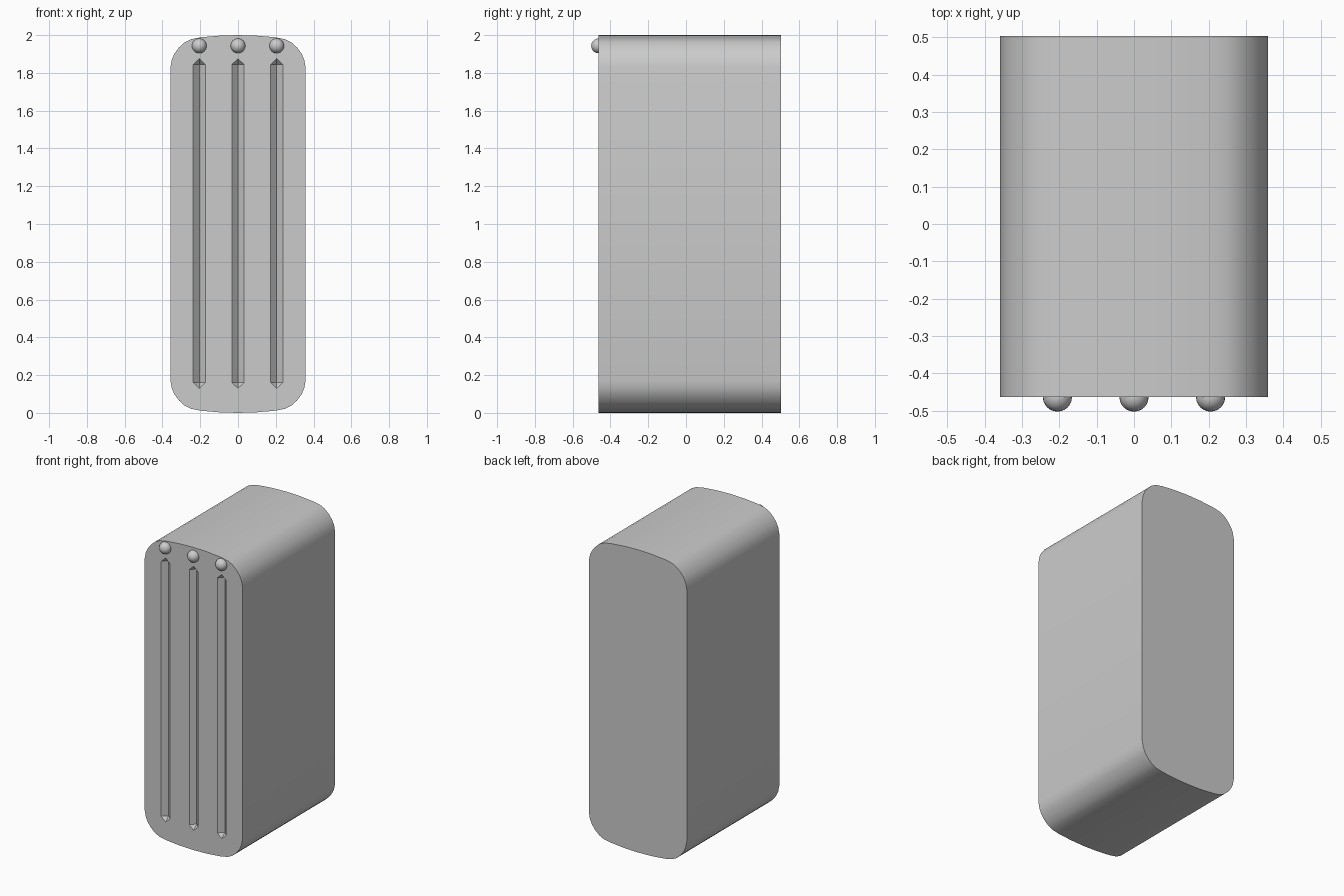
import bpy, bmesh

if "Cube" in bpy.data.objects:
    bpy.data.objects.remove(bpy.data.objects["Cube"])

FRONT, BACK = -0.463, 0.503
COLUMNS = (-0.205, 0.0, 0.205)


def make_object(name, bm):
    bmesh.ops.recalc_face_normals(bm, faces=bm.faces[:])
    mesh = bpy.data.meshes.new(name)
    bm.to_mesh(mesh)
    bm.free()
    obj = bpy.data.objects.new(name, mesh)
    bpy.context.collection.objects.link(obj)
    return obj


def smooth(obj, angle):
    bpy.ops.object.select_all(action='DESELECT')
    obj.select_set(True)
    bpy.context.view_layer.objects.active = obj
    bpy.ops.object.shade_smooth_by_angle(angle=angle)


# Body: rounded upright profile with slightly domed ends, extruded along y
quarter = [(0.358, 0.83), (0.35, 0.872), (0.336, 0.903), (0.313, 0.934),
           (0.282, 0.962), (0.25, 0.978), (0.2, 0.988), (0.1, 0.997)]
upper = quarter + [(0, 1.0)] + [(-x, z) for x, z in reversed(quarter)]
outline = upper + [(-x, -z) for x, z in upper]
bm = bmesh.new()
face = bm.faces.new([bm.verts.new((x, FRONT, z + 1)) for x, z in outline])
ext = bmesh.ops.extrude_face_region(bm, geom=[face], use_keep_orig=True)
bmesh.ops.translate(bm, vec=(0, BACK - FRONT, 0),
                    verts=[v for v in ext['geom'] if isinstance(v, bmesh.types.BMVert)])
body = make_object("body", bm)

# Groove cutter: three long faceted bars with pointed ends
bm = bmesh.new()
w, d, z0, z1, tip = 0.032, 0.032, 0.16, 1.845, 0.03
for cx in COLUMNS:
    pts = []
    for y in (FRONT - 0.02, FRONT):
        pts += [(cx - w, y, z0), (cx + w, y, z0), (cx - w, y, z1), (cx + w, y, z1),
                (cx, y, z0 - tip), (cx, y, z1 + tip)]
    pts += [(cx, FRONT + d, z0), (cx, FRONT + d, z1)]
    bmesh.ops.convex_hull(bm, input=[bm.verts.new(p) for p in pts])
cutter = make_object("groove_cutter", bm)
cutter.hide_render = True

# Carve the grooves, then smooth the rounded shell
mod = body.modifiers.new("grooves", 'BOOLEAN')
mod.operation = 'DIFFERENCE'
mod.solver = 'EXACT'
mod.object = cutter
bpy.ops.object.select_all(action='DESELECT')
body.select_set(True)
bpy.context.view_layer.objects.active = body
bpy.ops.object.modifier_apply(modifier=mod.name)
bpy.data.objects.remove(cutter)
smooth(body, 0.6)

# Round studs above each groove
for i, cx in enumerate(COLUMNS):
    bpy.ops.mesh.primitive_uv_sphere_add(segments=24, ring_count=12, radius=0.039,
                                         location=(cx, FRONT, 1.943))
    stud = bpy.context.object
    stud.name = f"stud_{i + 1}"
    smooth(stud, 0.6)
